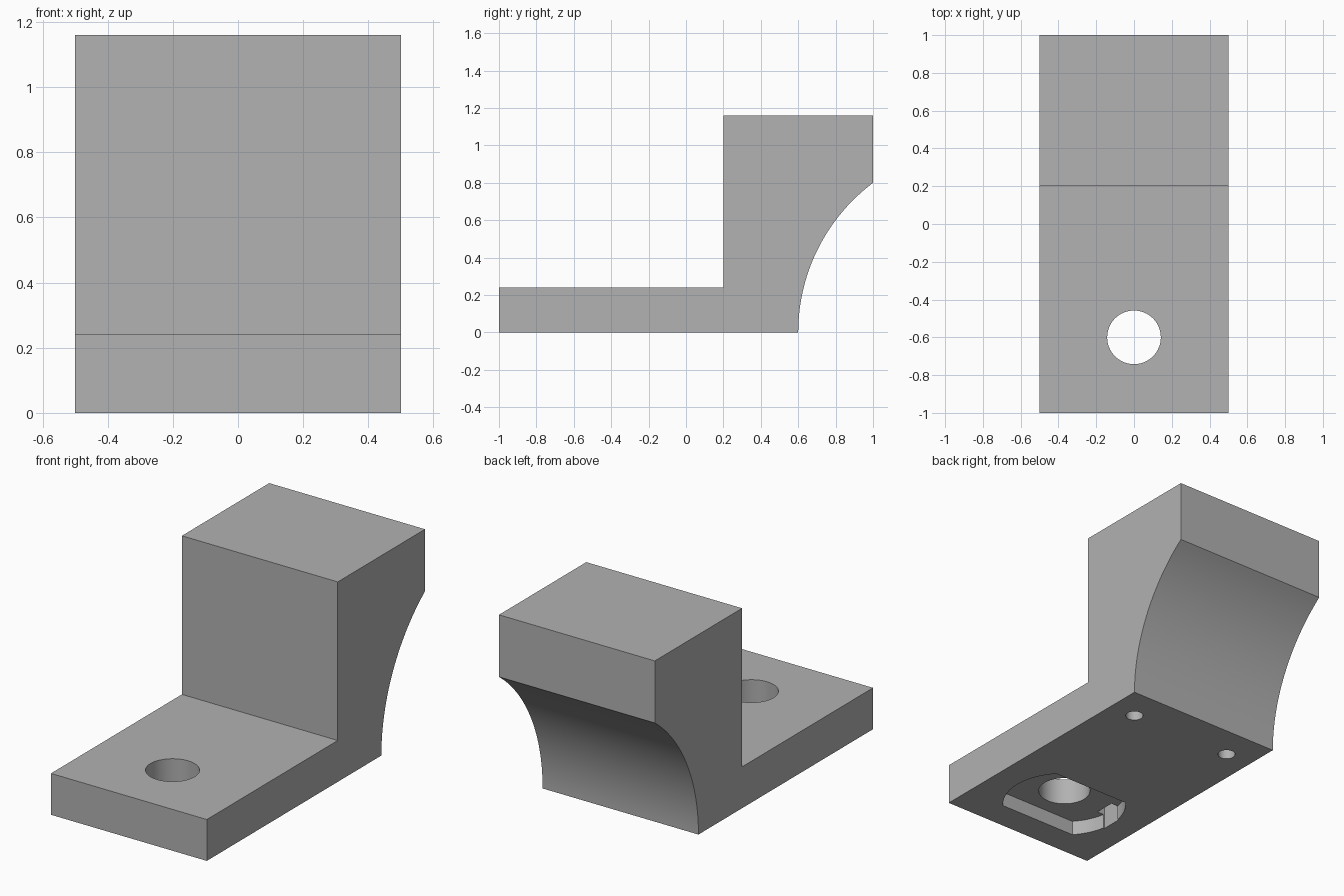
import bpy
import bmesh
from math import sin, cos, asin, radians, tau
from mathutils import Vector

default = bpy.data.objects.get("Cube")
if default:
    bpy.data.objects.remove(default, do_unlink=True)

# One plain grey
grey = bpy.data.materials.new("plain grey")
grey.use_nodes = True
colour = (0.445, 0.445, 0.445, 1)
grey.diffuse_color = colour
grey.node_tree.nodes["Principled BSDF"].inputs["Base Color"].default_value = colour


def prism(name, outline, direction):
    """Extrude a closed outline of 3D points along a direction."""
    bm = bmesh.new()
    face = bm.faces.new([bm.verts.new(p) for p in outline])
    extruded = bmesh.ops.extrude_face_region(bm, geom=[face])["geom"]
    moved = [v for v in extruded if isinstance(v, bmesh.types.BMVert)]
    bmesh.ops.translate(bm, verts=moved, vec=Vector(direction))
    bmesh.ops.recalc_face_normals(bm, faces=bm.faces)
    mesh = bpy.data.meshes.new(name)
    bm.to_mesh(mesh)
    bm.free()
    mesh.materials.append(grey)
    obj = bpy.data.objects.new(name, mesh)
    bpy.context.collection.objects.link(obj)
    return obj


def arc(cx, cy, r, start, end, steps):
    return [(cx + r * cos(start + (end - start) * i / steps),
             cy + r * sin(start + (end - start) * i / steps)) for i in range(steps + 1)]


def cutter(name, outline, top):
    """Upright cutter from below the base up to the given height."""
    obj = prism(name, [(x, y, -0.1) for x, y in outline], (0, 0, top + 0.1))
    obj.hide_render = True
    return obj


# Bracket body: foot plate, upright block and concave back in one side profile
concave = [(1.6 - y, z) for y, z in arc(0, 0, 1, 0, asin(0.8), 40)]
profile = [(-1, 0)] + concave + [(1, 1.16), (0.2, 1.16), (0.2, 0.24), (-1, 0.24)]
bracket = prism("bracket", [(-0.5, y, z) for y, z in profile], (1, 0, 0))

# Recess under the foot: a disc with two flats, a key slot, and a through hole
HOLE_Y, RECESS_R, FLAT = -0.6, 0.34, 0.23
a = asin(FLAT / RECESS_R)
half = radians(180)
recess = (arc(0, HOLE_Y, RECESS_R, -a, a, 25)
          + arc(0, HOLE_Y, RECESS_R, half - a, half + a, 25))
slot = [(-0.342, HOLE_Y - 0.06), (-0.29, HOLE_Y - 0.06),
        (-0.29, HOLE_Y + 0.06), (-0.342, HOLE_Y + 0.06)]
cutters = [
    cutter("recess_cutter", recess, 0.085),
    cutter("slot_cutter", slot, 0.16),
    cutter("hole_cutter", arc(0, HOLE_Y, 0.142, 0, tau, 64)[:-1], 0.5),
]

# Pair of blind screw holes under the upright block
for side in (-1, 1):
    ring = arc(side * 0.333, 0.4, 0.048, 0, tau, 32)[:-1]
    cutters.append(cutter("screw_hole_cutter", ring, 0.3))

bpy.context.view_layer.objects.active = bracket
for tool in cutters:
    mod = bracket.modifiers.new(tool.name, "BOOLEAN")
    mod.operation = "DIFFERENCE"
    mod.solver = "EXACT"
    mod.object = tool
    bpy.ops.object.modifier_apply(modifier=mod.name)
    bpy.data.objects.remove(tool, do_unlink=True)

# Smooth curved walls, sharp corners
bpy.ops.object.select_all(action="DESELECT")
bracket.select_set(True)
bpy.ops.object.shade_smooth_by_angle(angle=radians(25))
